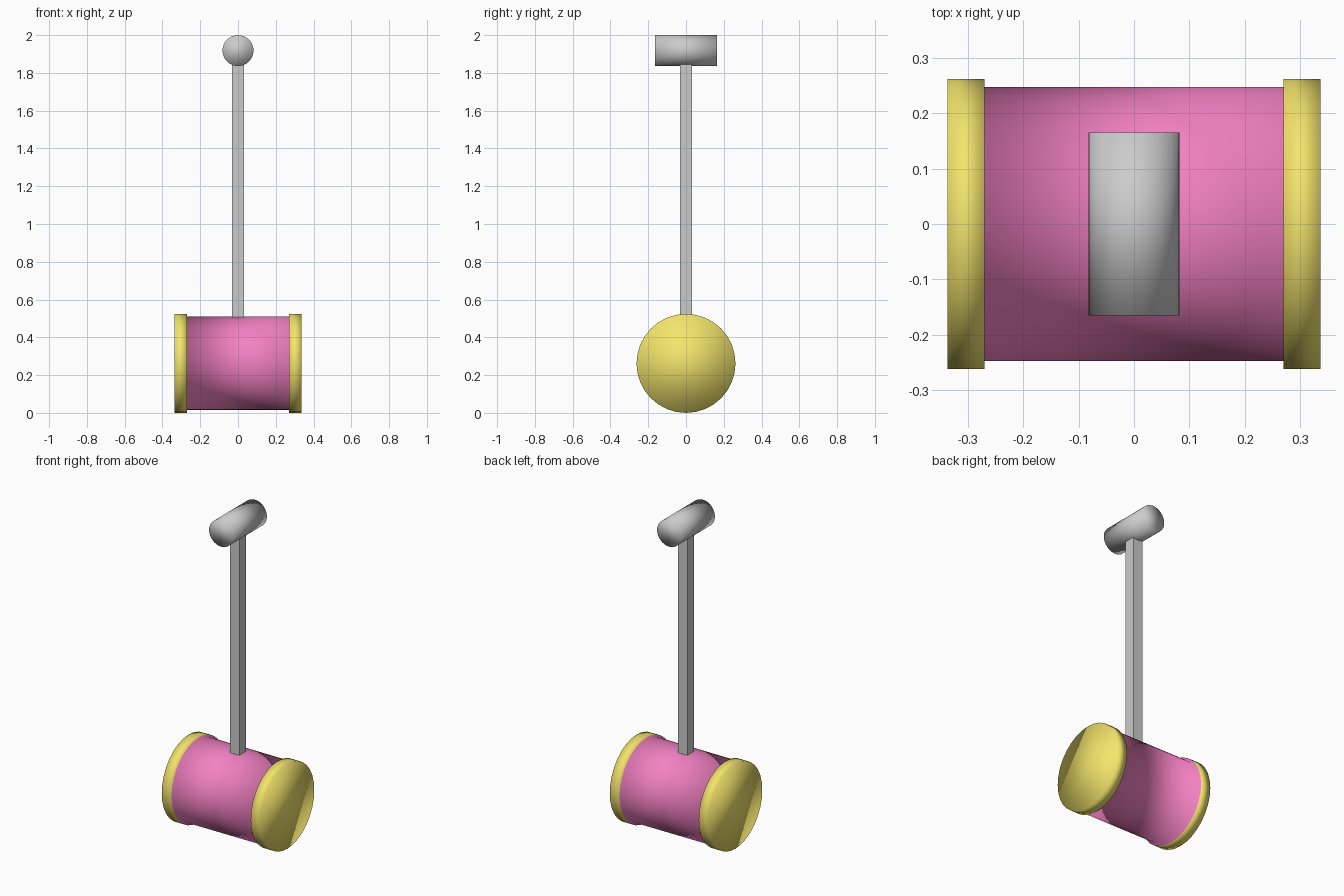
import bpy, bmesh
from math import sin, cos, tau
from mathutils import Vector

if "Cube" in bpy.data.objects:
    bpy.data.objects.remove(bpy.data.objects["Cube"])

SIDES = 32


def material(name, rgb):
    m = bpy.data.materials.new(name)
    m.diffuse_color = (*rgb, 1)
    m.use_nodes = True
    m.node_tree.nodes["Principled BSDF"].inputs["Base Color"].default_value = m.diffuse_color
    return m


def lathe(name, profile, place, mats=(), bands=()):
    """Revolve (position, radius) pairs; place maps (along, u, v) to 3D.
    bands lists the material of: start end-face, each side band, last end-face."""
    bm = bmesh.new()
    rings = []
    for a, r in profile:
        rings.append([bm.verts.new(place(a, r * cos(tau * i / SIDES), r * sin(tau * i / SIDES)))
                      for i in range(SIDES)])
    bands = bands or [0] * (len(profile) + 1)
    bm.faces.new(rings[0]).material_index = bands[0]
    for k, (r0, r1) in enumerate(zip(rings, rings[1:])):
        for i in range(SIDES):
            j = (i + 1) % SIDES
            bm.faces.new((r0[i], r0[j], r1[j], r1[i])).material_index = bands[k + 1]
    bm.faces.new(rings[-1]).material_index = bands[-1]
    bmesh.ops.recalc_face_normals(bm, faces=bm.faces)
    for f in bm.faces:
        f.smooth = True
    me = bpy.data.meshes.new(name)
    bm.to_mesh(me)
    bm.free()
    for m in mats:
        me.materials.append(m)
    ob = bpy.data.objects.new(name, me)
    bpy.context.collection.objects.link(ob)
    return ob


pink = material("pink", (0.9, 0.22, 0.55))
yellow = material("yellow", (0.9, 0.78, 0.15))

# Mallet head: pink barrel stepping out to a yellow rim at each end
lathe("mallet_head",
      [(-0.337, 0.262), (-0.27, 0.262), (-0.27, 0.248),
       (0.27, 0.248), (0.27, 0.262), (0.337, 0.262)],
      lambda a, u, v: Vector((a, u, 0.262 + v)),
      (pink, yellow), [1, 1, 0, 0, 0, 1, 1])

# Cross grip at the top of the handle
lathe("cross_grip", [(-0.165, 0.082), (0.165, 0.082)],
      lambda a, u, v: Vector((u, a, 1.918 + v)))

# Square handle shaft, seated into the head and the grip
bottom, top = 0.49, 1.86
bpy.ops.mesh.primitive_cube_add(size=1, location=(0, 0, (bottom + top) / 2))
shaft = bpy.context.object
shaft.name = "handle_shaft"
shaft.scale = (0.066, 0.066, top - bottom)
